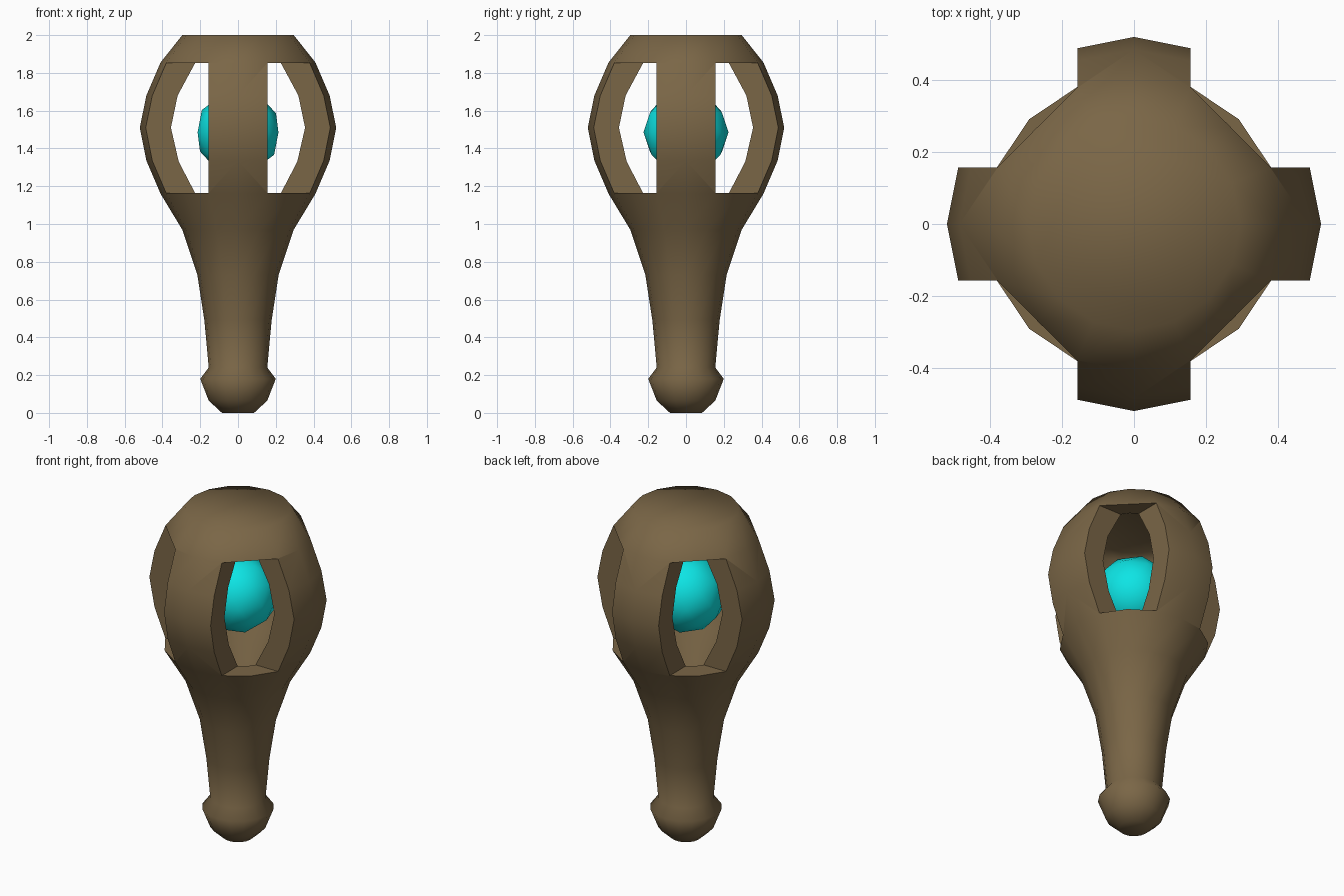
import bpy, bmesh, math

if "Cube" in bpy.data.objects:
    bpy.data.objects.remove(bpy.data.objects["Cube"], do_unlink=True)

SIDES = 16
RIB = 0.157                      # half width of each cage rib
WIN_LOW, WIN_HIGH = 1.165, 1.853  # window opening heights


def material(name, rgb):
    m = bpy.data.materials.new(name)
    m.use_nodes = True
    m.diffuse_color = (*rgb, 1)
    bsdf = m.node_tree.nodes["Principled BSDF"]
    bsdf.inputs["Base Color"].default_value = (*rgb, 1)
    bsdf.inputs["Roughness"].default_value = 0.8
    return m


def make_object(name, bm, mat=None):
    bmesh.ops.recalc_face_normals(bm, faces=bm.faces)
    me = bpy.data.meshes.new(name)
    bm.to_mesh(me)
    bm.free()
    ob = bpy.data.objects.new(name, me)
    bpy.context.collection.objects.link(ob)
    if mat:
        me.materials.append(mat)
    return ob


def smooth(ob, degrees):
    bpy.ops.object.select_all(action="DESELECT")
    ob.select_set(True)
    bpy.context.view_layer.objects.active = ob
    bpy.ops.object.shade_smooth_by_angle(angle=math.radians(degrees))


def lathe(bm, profile):
    """Closed 16-sided shell from (radius, height) points."""
    rings = []
    for r, z in profile:
        ring = []
        for i in range(SIDES):
            a = math.tau * i / SIDES
            # the window heads run straight from rib to rib
            k = 0.925 if z == 1.855 and r > 0.4 and i % 4 == 2 else 1
            ring.append(bm.verts.new((k * r * math.cos(a), k * r * math.sin(a), z)))
        rings.append(ring)
    for low, high in zip(rings, rings[1:]):
        for i in range(SIDES):
            j = (i + 1) % SIDES
            bm.faces.new((low[i], low[j], high[j], high[i]))
    bm.faces.new(rings[0][::-1])
    bm.faces.new(rings[-1])


brown = material("dull brown", (0.195, 0.133, 0.062))
teal = material("bright teal", (0.004, 0.78, 0.78))

# Handle, bulb end and hollow cage head
outer = [(0.085, 0), (0.155, 0.065), (0.2, 0.18), (0.155, 0.24), (0.178, 0.49),
         (0.215, 0.73), (0.295, 0.97), (0.41, 1.16), (0.485, 1.335), (0.52, 1.51),
         (0.485, 1.68), (0.41, 1.855), (0.295, 2.0)]
inner = [(0.07, 0.75), (0.17, 1.0), (0.28, 1.16), (0.355, 1.33), (0.39, 1.51),
         (0.36, 1.68), (0.28, 1.855), (0.22, 1.885)]
bm = bmesh.new()
lathe(bm, outer)
body = make_object("cage_handle", bm, brown)
bm = bmesh.new()
lathe(bm, inner)
cavity = make_object("cavity_cutter", bm)

# Four corner blocks that open the windows and leave the ribs
bm = bmesh.new()
size, mid = 0.5, (WIN_LOW + WIN_HIGH) / 2
for sx in (-1, 1):
    for sy in (-1, 1):
        cube = bmesh.ops.create_cube(bm, size=1)["verts"]
        bmesh.ops.scale(bm, vec=(size, size, WIN_HIGH - WIN_LOW), verts=cube)
        off = RIB + size / 2
        bmesh.ops.translate(bm, vec=(sx * off, sy * off, mid), verts=cube)
windows = make_object("window_cutter", bm)

bpy.context.view_layer.objects.active = body
for cutter in (cavity, windows):
    cutter.hide_render = True
    mod = body.modifiers.new("cut", "BOOLEAN")
    mod.operation = "DIFFERENCE"
    mod.solver = "EXACT"
    mod.object = cutter
    bpy.ops.object.modifier_apply(modifier=mod.name)
    bpy.data.objects.remove(cutter, do_unlink=True)
smooth(body, 60)

# Orb floating inside the cage
bm = bmesh.new()
bmesh.ops.create_icosphere(bm, subdivisions=2, radius=0.225)
bmesh.ops.translate(bm, vec=(0, 0, 1.485), verts=bm.verts)
orb = make_object("orb", bm, teal)
smooth(orb, 60)
